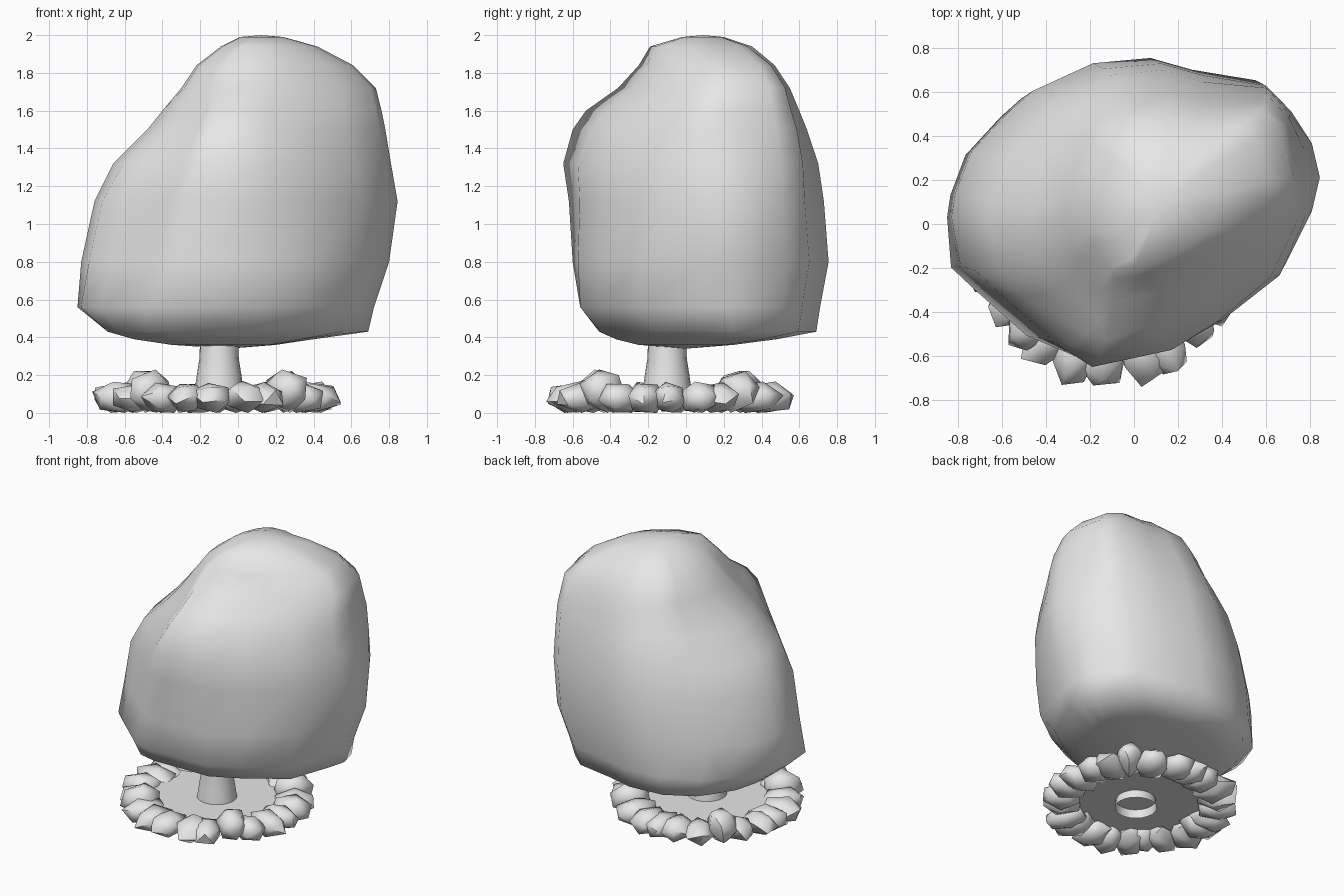
import bpy, bmesh, math, random
from mathutils import Vector

random.seed(7)
if "Cube" in bpy.data.objects:
    bpy.data.objects.remove(bpy.data.objects["Cube"], do_unlink=True)

grey = bpy.data.materials.new("plain_grey")
grey.use_nodes = True
grey.diffuse_color = (0.8, 0.8, 0.8, 1)
grey.node_tree.nodes["Principled BSDF"].inputs["Base Color"].default_value = (0.8, 0.8, 0.8, 1)

TRUNK = Vector((-.10, -.10, 0))
RING = Vector((-.115, -.08, 0))


def finish(name, bm, angle=None):
    """Turn a bmesh into a smooth-shaded grey object."""
    mesh = bpy.data.meshes.new(name)
    bm.to_mesh(mesh)
    bm.free()
    mesh.materials.append(grey)
    obj = bpy.data.objects.new(name, mesh)
    bpy.context.collection.objects.link(obj)
    for poly in mesh.polygons:
        poly.use_smooth = True
    if angle:
        bpy.ops.object.select_all(action="DESELECT")
        obj.select_set(True)
        bpy.context.view_layer.objects.active = obj
        bpy.ops.object.shade_smooth_by_angle(angle=math.radians(angle))


def loft(bm, rings):
    """Bridge rings of equal length with quads."""
    rows = [[bm.verts.new(p) for p in ring] for ring in rings]
    n = len(rows[0])
    for low, high in zip(rows, rows[1:]):
        for i in range(n):
            j = (i + 1) % n
            bm.faces.new((low[i], low[j], high[j], high[i]))
    return rows


def cap(bm, row, point, flip=False):
    tip = bm.verts.new(point)
    for a, b in zip(row, row[1:] + row[:1]):
        bm.faces.new((b, a, tip) if flip else (a, b, tip))


def circle(radius, z, n=20):
    return [TRUNK + Vector((radius * math.cos(math.tau * i / n),
                            radius * math.sin(math.tau * i / n), z)) for i in range(n)]


# Canopy: one lopsided outline fitted into the extents of each height
outline = [(-.85, .01), (-.80, -.22), (-.66, -.33), (-.35, -.56), (-.18, -.64),
           (.19, -.56), (.40, -.43), (.65, -.22), (.81, .06), (.845, .22),
           (.81, .38), (.71, .52), (.60, .64), (.33, .70), (.15, .755),
           (-.10, .73), (-.41, .60), (-.53, .51), (-.74, .32), (-.83, .12)]
# height, x min, x of the front tip, x max, y min, y max,
# then the push of the back left, front left and front right corners
levels = [(.36, -.35, -.18, .20, -.25, .25, 0, .04, .02),
          (.39, -.55, -.28, .40, -.37, .48, 0, .06, .03),
          (.43, -.69, -.36, .69, -.46, .69, 0, .06, .04),
          (.56, -.85, -.34, .72, -.56, .71, .01, .08, .02),
          (.80, -.83, -.27, .80, -.60, .755, .01, .05, 0),
          (1.12, -.76, -.22, .845, -.62, .73, .01, .02, 0),
          (1.32, -.66, -.19, .81, -.65, .70, .03, 0, -.02),
          (1.50, -.48, -.16, .78, -.60, .64, .05, -.03, -.03),
          (1.60, -.40, -.12, .76, -.53, .60, .05, -.04, -.03),
          (1.72, -.30, -.10, .73, -.36, .55, .05, -.02, 0),
          (1.84, -.22, -.08, .61, -.25, .47, .04, 0, 0),
          (1.94, -.09, .01, .42, -.19, .35, .02, 0, 0),
          (1.99, .01, .08, .24, -.02, .20, 0, 0, 0)]


def section(z, x0, tip, x1, y0, y1, back_left, front_left, front_right):
    ring = []
    for x, y in outline:
        if x < -.18:
            px = x0 + (x + .85) / .67 * (tip - x0)
        else:
            px = tip + (x + .18) / 1.025 * (x1 - tip)
        py = y0 + (y + .64) / 1.395 * (y1 - y0)
        if x > .5 and y > .5:
            px, py = px + back_left, py + back_left
        elif x > 0 and y < -.2:
            px, py = px + front_left, max(py - front_left, y0)
        elif x < -.3 and y < -.2:
            px, py = max(px - front_right, x0), max(py - front_right, y0)
        ring.append((px, py, z))
    return ring


bm = bmesh.new()
rows = loft(bm, [section(*level) for level in levels])
cap(bm, rows[0], (-.05, 0, .34), flip=True)
cap(bm, rows[-1], (.12, .09, 2))
finish("canopy", bm)

# Trunk: open tapered tube
bm = bmesh.new()
loft(bm, [circle(r, z) for r, z in
          ((.14, .04), (.13, .12), (.118, .2), (.104, .29), (.1, .42))])
finish("trunk", bm)

# Ground: flat sheet between trunk and stones
bm = bmesh.new()
bmesh.ops.create_circle(bm, cap_ends=True, segments=24, radius=.5)
bmesh.ops.translate(bm, verts=bm.verts, vec=RING + Vector((0, 0, .1)))
finish("ground_disc", bm)

# Stones: ring of rough overlapping pebbles with points turned outward
COUNT = 24
bm = bmesh.new()
for i in range(COUNT):
    angle = math.tau * (i + random.uniform(-.2, .2)) / COUNT
    out = Vector((math.cos(angle), math.sin(angle), 0))
    side = Vector((-out.y, out.x, 0))
    tall = i % 6 == 3
    middle = RING + out * random.uniform(.51, .535) + Vector((0, 0, .12 if tall else .08))
    size = (random.uniform(.145, .165), random.uniform(.10, .12),
            random.uniform(.10, .12) if tall else random.uniform(.08, .095))
    verts = bmesh.ops.create_icosphere(bm, subdivisions=1, radius=1)["verts"]
    spin = random.uniform(0, math.tau)
    for v in verts:
        x, y, z = (c * random.uniform(.92, 1.1) for c in v.co)
        y, z = (y * math.cos(spin) - z * math.sin(spin),
                y * math.sin(spin) + z * math.cos(spin))
        v.co = middle + out * x * size[0] + side * y * size[1]
        v.co.z = max(.003, middle.z + z * size[2])
    min(verts, key=lambda v: v.co.z).co.z = 0
finish("stone_ring", bm, 55)
